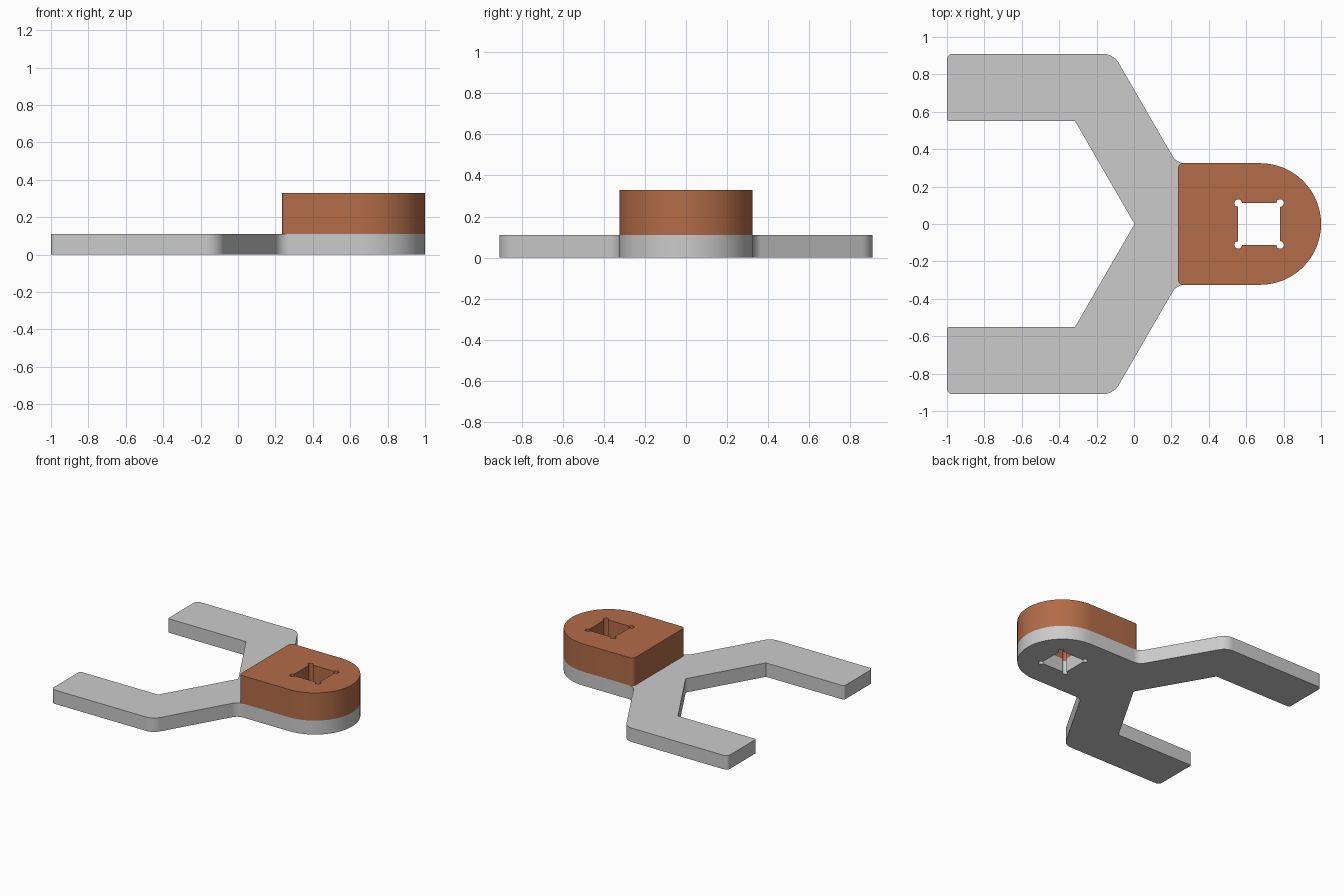
import bpy, bmesh
from math import pi, cos, sin, tan, radians
from mathutils import Vector

if "Cube" in bpy.data.objects:
    bpy.data.objects.remove(bpy.data.objects["Cube"])


def rounded(corners, segs=16):
    """Turn (x, y, radius) corners into a closed outline with fillets."""
    out = []
    n = len(corners)
    for i, (x, y, r) in enumerate(corners):
        p = Vector((x, y))
        if r == 0:
            out.append(p)
            continue
        a = (Vector(corners[i - 1][:2]) - p).normalized()
        b = (Vector(corners[(i + 1) % n][:2]) - p).normalized()
        half = a.angle(b) / 2
        centre = p + (a + b).normalized() * (r / sin(half))
        start = p + a * (r / tan(half)) - centre
        end = p + b * (r / tan(half)) - centre
        sweep = pi - 2 * half
        for k in range(segs + 1):
            t = k / segs
            v = (start * sin((1 - t) * sweep) + end * sin(t * sweep)) / sin(sweep)
            q = centre + v
            if not out or (q - out[-1]).length > 1e-4:
                out.append(q)
    return out


def mirrored(half):
    """Complete a y > 0 half outline with its mirror image."""
    return half + [(x, -y, r) for x, y, r in reversed(half) if y > 0]


def socket(cx, h, r, segs=16):
    """Square hole with round reliefs centred on its corners."""
    out = []
    for q, (sx, sy) in enumerate([(1, 1), (-1, 1), (-1, -1), (1, -1)]):
        for k in range(segs + 1):
            a = radians(-90 + 90 * q + 270 * k / segs)
            out.append(Vector((cx + sx * h + r * cos(a), sy * h + r * sin(a))))
    return out


def plate(name, loops, z0, z1):
    """Extrude an outline with holes from z0 to z1."""
    bm = bmesh.new()
    edges = []
    for loop in loops:
        vs = [bm.verts.new((p.x, p.y, z0)) for p in loop]
        edges += [bm.edges.new((vs[i - 1], vs[i])) for i in range(len(vs))]
    bmesh.ops.triangle_fill(bm, use_beauty=True, edges=edges)
    ext = bmesh.ops.extrude_face_region(bm, geom=bm.faces[:], use_keep_orig=True)
    top = [g for g in ext["geom"] if isinstance(g, bmesh.types.BMVert)]
    bmesh.ops.translate(bm, vec=(0, 0, z1 - z0), verts=top)
    bmesh.ops.recalc_face_normals(bm, faces=bm.faces[:])
    me = bpy.data.meshes.new(name)
    bm.to_mesh(me)
    bm.free()
    ob = bpy.data.objects.new(name, me)
    bpy.context.collection.objects.link(ob)
    bpy.ops.object.select_all(action='DESELECT')
    ob.select_set(True)
    bpy.context.view_layer.objects.active = ob
    bpy.ops.object.shade_smooth_by_angle(angle=radians(30))
    return ob


W = 0.325
hole = socket(0.669, 0.112, 0.02)

# Forked base plate: inner notch, arm, shoulder, rounded nose
fork = mirrored([
    (0.003, 0, 0.02), (-0.315, 0.55, 0), (-1, 0.55, 0.015), (-1, 0.91, 0.03),
    (-0.11, 0.91, 0.1), (0.228, W, 0.08), (1, W, W)])
plate("fork_plate", [rounded(fork), hole], 0, 0.11)

# Raised boss on the nose
boss = mirrored([(0.235, W, 0.03), (1, W, W)])
ob = plate("socket_boss", [rounded(boss), hole], 0.11, 0.33)
mat = bpy.data.materials.new("copper")
mat.diffuse_color = (0.45, 0.15, 0.065, 1)
mat.use_nodes = True
mat.node_tree.nodes["Principled BSDF"].inputs["Base Color"].default_value = mat.diffuse_color
ob.data.materials.append(mat)
